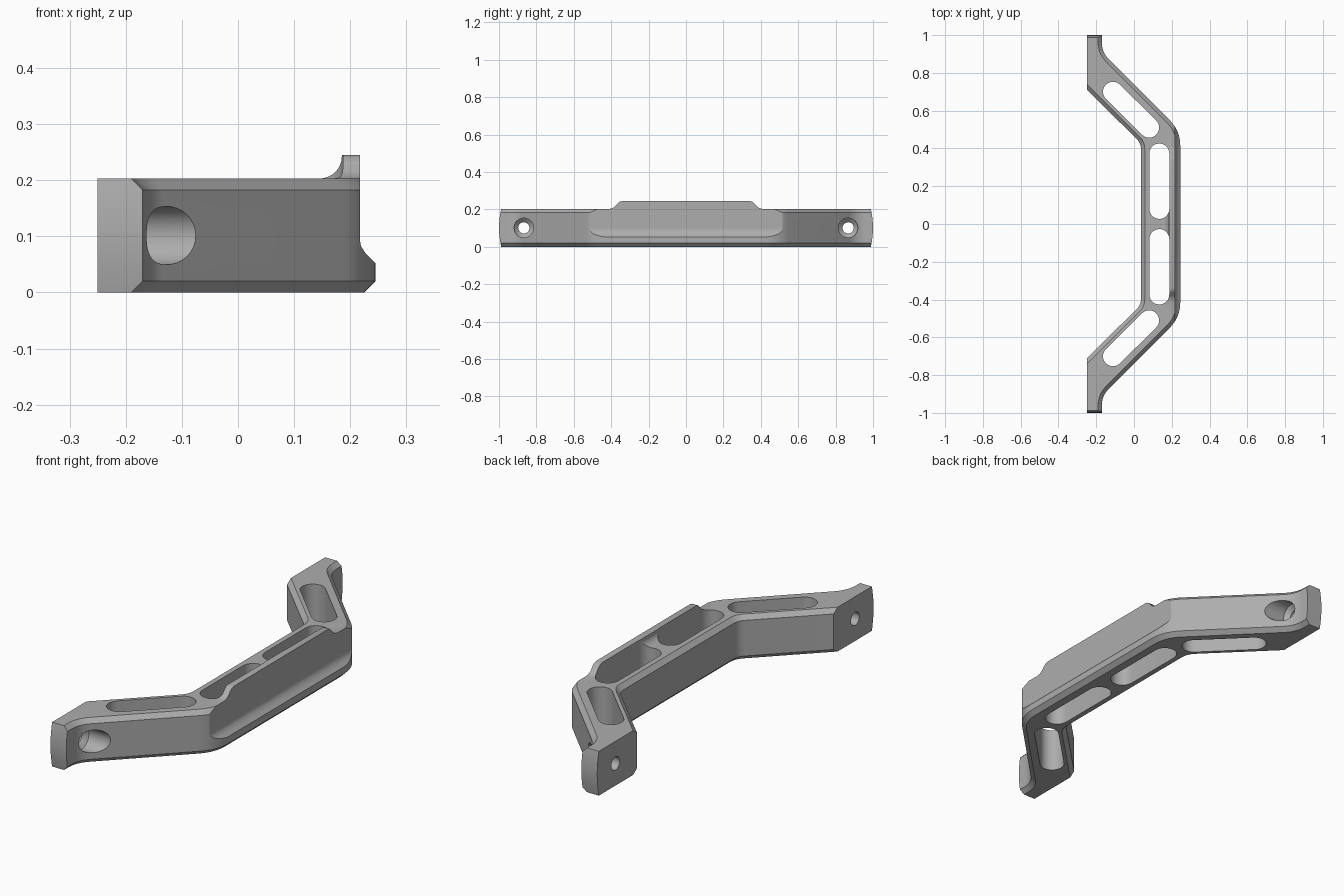
import bpy
import bmesh
import math
from mathutils import Vector

if "Cube" in bpy.data.objects:
    bpy.data.objects.remove(bpy.data.objects["Cube"])

HEIGHT = 0.203
CHAMFER = 0.02

metal = bpy.data.materials.new("plain grey metal")
metal.use_nodes = True
grey = (0.42, 0.42, 0.42, 1)
metal.diffuse_color = grey
metal.node_tree.nodes["Principled BSDF"].inputs["Base Color"].default_value = grey


def loft(name, rings):
    """Closed solid through equal-length rings of 3D points."""
    bm = bmesh.new()
    rows = [[bm.verts.new(p) for p in ring] for ring in rings]
    n = len(rows[0])
    for a, b in zip(rows, rows[1:]):
        for i in range(n):
            j = (i + 1) % n
            bm.faces.new((a[i], a[j], b[j], b[i]))
    bm.faces.new(rows[0][::-1])
    bm.faces.new(rows[-1])
    bmesh.ops.recalc_face_normals(bm, faces=bm.faces)
    mesh = bpy.data.meshes.new(name)
    bm.to_mesh(mesh)
    bm.free()
    mesh.materials.append(metal)
    obj = bpy.data.objects.new(name, mesh)
    bpy.context.collection.objects.link(obj)
    return obj


def rounded(corners, steps=8):
    """Polygon whose corners (x, y, tangent length) are curved."""
    out = []
    for i, (x, y, t) in enumerate(corners):
        c = Vector((x, y))
        if not t:
            out.append(c)
            continue
        a = c + (Vector(corners[i - 1][:2]) - c).normalized() * t
        b = c + (Vector(corners[(i + 1) % len(corners)][:2]) - c).normalized() * t
        for k in range(steps + 1):
            u = k / steps
            out.append(a * (1 - u) ** 2 + c * 2 * u * (1 - u) + b * u ** 2)
    return out


def inset(points):
    """Move the chamfered edges inward, leaving tips and mounting faces."""
    def edge(p, q):
        d = (q - p).normalized()
        flat = abs(p.y) > 0.99 and abs(q.y) > 0.99 or p.x < -0.24 and q.x < -0.24
        return Vector((-d.y, d.x)), 0 if flat else CHAMFER

    out = []
    for i, p in enumerate(points):
        n1, d1 = edge(points[i - 1], p)
        n2, d2 = edge(p, points[(i + 1) % len(points)])
        det = n1.x * n2.y - n1.y * n2.x
        if abs(det) < 1e-3:
            out.append(p + n1 * d1)
        else:
            out.append(p + Vector((d1 * n2.y - d2 * n1.y, d2 * n1.x - d1 * n2.x)) / det)
    return out


def combine(target, tool, operation):
    mod = target.modifiers.new("combine", 'BOOLEAN')
    mod.operation = operation
    mod.solver = 'EXACT'
    mod.object = tool
    bpy.context.view_layer.objects.active = target
    bpy.ops.object.modifier_apply(modifier=mod.name)
    bpy.data.objects.remove(tool)


def slot(a, b, r):
    """Vertical capsule cutter between two cap centres."""
    a, b = Vector(a), Vector(b)
    start = math.atan2((b - a).y, (b - a).x) - math.pi / 2
    pts = []
    for centre, base in ((b, start), (a, start + math.pi)):
        for k in range(17):
            t = base + math.pi * k / 16
            pts.append(centre + r * Vector((math.cos(t), math.sin(t))))
    return loft("slot_cutter", [[(p.x, p.y, z) for p in pts] for z in (-0.1, 0.4)])


# Handle body: bent outline, chamfered top and bottom, bowed tips
half = [(0.245, 0.494, 0.08), (-0.17, 0.91, 0.05), (-0.17, 1, 0),
        (-0.25, 1, 0), (-0.25, 0.712, 0), (0.037, 0.427, 0.03)]
outline = rounded(half + [(x, -y, t) for x, y, t in reversed(half)])
inner = inset(outline)
levels = [0, CHAMFER, 0.06, HEIGHT / 2, HEIGHT - 0.06, HEIGHT - CHAMFER, HEIGHT]
rings = []
for z in levels:
    bow = 1 - 0.012 * (2 * z / HEIGHT - 1) ** 2
    source = inner if z in (0, HEIGHT) else outline
    rings.append([(p.x, p.y * bow if abs(p.y) > 0.99 else p.y, z) for p in source])
body = loft("handle_body", rings)

# Raised wall with a filleted foot and ramped ends
profile = [(0.14, 0.19), (0.25, 0.19), (0.25, 0.245), (0.185, 0.245)]
for k in range(9):
    t = math.pi / 2 * k / 8
    profile.append((0.145 + 0.04 * math.cos(t), 0.242 - 0.039 * math.sin(t)))
profile.append((0.14, HEIGHT))
ramp = [(0.41, 0.203), (0.395, 0.206), (0.38, 0.215), (0.365, 0.232),
        (0.355, 0.241), (0.34, 0.245)]
ramp += [(-y, top) for y, top in reversed(ramp)]
wall = loft("raised_wall", [[(x, y, min(z, top)) for x, z in profile] for y, top in ramp])
combine(body, wall, 'UNION')

# Flat outer face above the bottom lip
relief = [(0.217, 0.5), (0.217, 0.095), (0.219, 0.083), (0.227, 0.07),
          (0.3, -0.003), (0.3, 0.5)]
combine(body, loft("face_cutter", [[(x, y, z) for x, z in relief] for y in (-0.8, 0.8)]),
        'DIFFERENCE')

# Lightening slots and stepped bolt holes, mirrored in y
bore = [(-0.4, 0.03), (-0.205, 0.03), (-0.185, 0.052), (0.1, 0.052)]
for s in (-1, 1):
    combine(body, slot((-0.111, 0.7 * s), (0.08, 0.51 * s), 0.053), 'DIFFERENCE')
    combine(body, slot((0.134, 0.08 * s), (0.134, 0.373 * s), 0.053), 'DIFFERENCE')
    circles = []
    for x, r in bore:
        angles = [math.tau * k / 32 for k in range(32)]
        circles.append([(x, 0.867 * s + r * math.cos(t), HEIGHT / 2 + r * math.sin(t))
                        for t in angles])
    combine(body, loft("bolt_cutter", circles), 'DIFFERENCE')

bpy.ops.object.select_all(action='DESELECT')
body.select_set(True)
bpy.context.view_layer.objects.active = body
bpy.ops.object.shade_smooth_by_angle(angle=math.radians(30))
